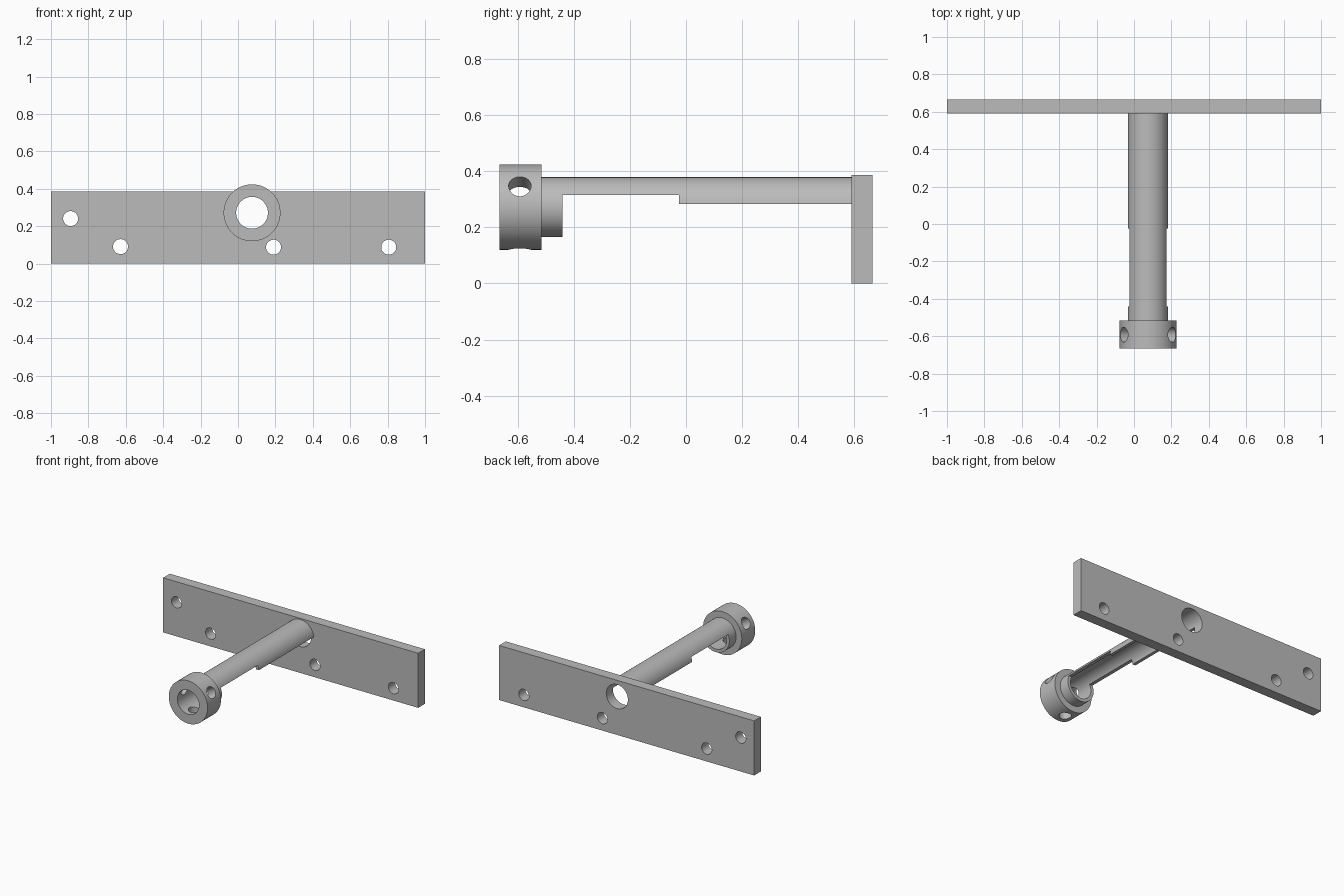
import bpy, math
from mathutils import Vector

if "Cube" in bpy.data.objects:
    bpy.data.objects.remove(bpy.data.objects["Cube"])

CX, CZ = 0.075, 0.272            # axis of the tube
TUBE_R, BORE_R, COLLAR_R, HOLE_R = 0.107, 0.085, 0.152, 0.04
FRONT, COLLAR_END, PLATE_FRONT, BACK = -0.665, -0.515, 0.59, 0.665

grey = bpy.data.materials.new("grey")
grey.diffuse_color = (0.5, 0.5, 0.5, 1)
grey.use_nodes = True
grey.node_tree.nodes["Principled BSDF"].inputs["Base Color"].default_value = grey.diffuse_color


def rod(name, start, end, radius, sides=64):
    """Cylinder between two points."""
    a, b = Vector(start), Vector(end)
    bpy.ops.mesh.primitive_cylinder_add(
        vertices=sides, radius=radius, depth=(b - a).length, location=(a + b) / 2,
        rotation=(b - a).to_track_quat('Z', 'Y').to_euler())
    return finish(name)


def box(name, lo, hi):
    """Box between two corners."""
    a, b = Vector(lo), Vector(hi)
    bpy.ops.mesh.primitive_cube_add(size=1, location=(a + b) / 2)
    bpy.context.object.scale = b - a
    return finish(name)


def finish(name):
    ob = bpy.context.object
    ob.name = name
    bpy.ops.object.transform_apply(location=True, rotation=True, scale=True)
    ob.data.materials.append(grey)
    return ob


def combine(target, tool, operation='DIFFERENCE'):
    """Apply one boolean and remove the tool."""
    mod = target.modifiers.new("bool", 'BOOLEAN')
    mod.operation, mod.solver, mod.object = operation, 'EXACT', tool
    bpy.ops.object.select_all(action='DESELECT')
    bpy.context.view_layer.objects.active = target
    target.select_set(True)
    bpy.ops.object.modifier_apply(modifier=mod.name)
    bpy.data.objects.remove(tool)


def smooth(ob):
    bpy.ops.object.select_all(action='DESELECT')
    bpy.context.view_layer.objects.active = ob
    ob.select_set(True)
    bpy.ops.object.shade_smooth_by_angle(angle=math.radians(30))


# Mounting plate with the bore and four screw holes
plate = box("mounting_plate", (-1, PLATE_FRONT, 0), (1, BACK, 0.387))
for x, z, r in [(CX, CZ, BORE_R), (-0.895, 0.241, HOLE_R), (-0.628, 0.091, HOLE_R),
                (0.19, 0.088, HOLE_R), (0.806, 0.088, HOLE_R)]:
    combine(plate, rod("cutter", (x, 0.5, z), (x, 0.8, z), r))
smooth(plate)

# Tube, cut open underneath in two steps
tube = rod("tube_and_collar", (CX, -0.55, CZ), (CX, PLATE_FRONT, CZ), TUBE_R)
combine(tube, box("cutter", (CX - 0.3, -0.44, 0), (CX + 0.3, -0.025, 0.315)))
combine(tube, box("cutter", (CX - 0.3, -0.1, 0), (CX + 0.3, 0.7, 0.283)))

# Collar at the front end, then the bore through both
combine(tube, rod("collar", (CX, FRONT, CZ), (CX, COLLAR_END, CZ), COLLAR_R), 'UNION')
combine(tube, rod("cutter", (CX, -0.8, CZ), (CX, 0.8, CZ), BORE_R))

# Three radial set-screw holes in the collar
for deg in (30, 150, 270):
    d = Vector((math.cos(math.radians(deg)), 0, math.sin(math.radians(deg))))
    c = Vector((CX, -0.592, CZ))
    combine(tube, rod("cutter", c, c + d * 0.25, HOLE_R, 48))
smooth(tube)
